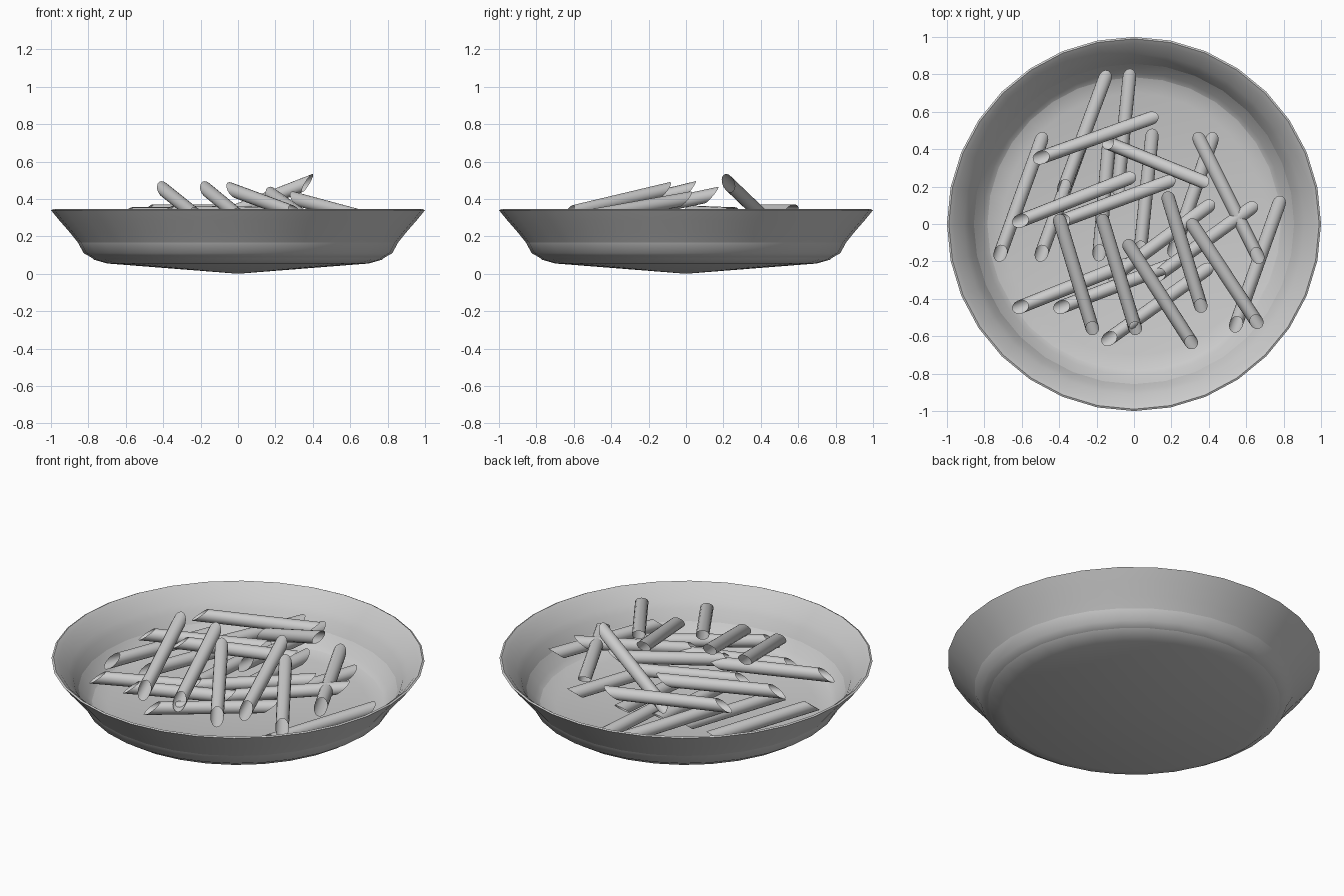
import bpy, bmesh, math
from mathutils import Vector

if "Cube" in bpy.data.objects:
    bpy.data.objects.remove(bpy.data.objects["Cube"])


def finish(name, bm, angle):
    me = bpy.data.meshes.new(name)
    bm.to_mesh(me)
    bm.free()
    ob = bpy.data.objects.new(name, me)
    bpy.context.collection.objects.link(ob)
    bpy.ops.object.select_all(action='DESELECT')
    ob.select_set(True)
    bpy.context.view_layer.objects.active = ob
    bpy.ops.object.shade_smooth_by_angle(angle=math.radians(angle))
    return ob


# bowl: lathe of an outer and inner profile
def make_bowl(profile, sides=32):
    bm = bmesh.new()
    rings = []
    for r, z in profile:
        if r == 0:
            rings.append([bm.verts.new((0, 0, z))] * sides)
        else:
            rings.append([bm.verts.new((r * math.cos(2 * math.pi * i / sides),
                                        r * math.sin(2 * math.pi * i / sides), z))
                          for i in range(sides)])
    for a, b in zip(rings, rings[1:]):
        for i in range(sides):
            j = (i + 1) % sides
            quad = list(dict.fromkeys([a[i], a[j], b[j], b[i]]))
            bm.faces.new(quad)
    bmesh.ops.recalc_face_normals(bm, faces=bm.faces)
    finish("bowl", bm, 50)


make_bowl([(0, 0), (0.70, 0.055), (0.77, 0.075), (0.81, 0.11), (0.85, 0.16),
           (0.90, 0.222), (0.955, 0.285), (1.0, 0.34), (0.99, 0.345), (0.965, 0.327),
           (0.91, 0.262), (0.885, 0.23), (0.855, 0.165), (0.825, 0.11),
           (0.78, 0.085), (0.70, 0.068), (0, 0.02)])


# pasta tube: open tube with parallel slanted cuts, first end opens upward
def make_tube(name, start, end, radius=0.036, cut=0.045, sides=16):
    p, q = Vector(start), Vector(end)
    d = (q - p).normalized()
    side = d.cross(Vector((0, 0, 1))).normalized()
    up = side.cross(d)
    bm = bmesh.new()
    ring_a, ring_b = [], []
    for i in range(sides):
        t = 2 * math.pi * i / sides
        off = radius * (math.sin(t) * side + math.cos(t) * up)
        ring_a.append(bm.verts.new(p + off + d * cut * (1 + math.cos(t))))
        ring_b.append(bm.verts.new(q + off - d * cut * (1 - math.cos(t))))
    for i in range(sides):
        j = (i + 1) % sides
        bm.faces.new((ring_a[i], ring_b[i], ring_b[j], ring_a[j]))
    bmesh.ops.recalc_face_normals(bm, faces=bm.faces)
    finish(name, bm, 40)


# each layer: x, y, z of the two ends of every tube
bottom_layer = [
    ((-0.73, -0.20, 0.20), (-0.48, 0.49, 0.19)),
    ((-0.51, -0.20, 0.20), (-0.27, 0.46, 0.19)),
    ((-0.39, 0.15, 0.24), (-0.14, 0.82, 0.22)),
    ((-0.09, 0.15, 0.22), (-0.02, 0.83, 0.21)),
    ((0.03, -0.18, 0.20), (0.10, 0.51, 0.20)),
    ((-0.19, -0.20, 0.20), (-0.13, 0.48, 0.20)),
    ((0.20, -0.18, 0.20), (0.43, 0.49, 0.20)),
    ((0.53, -0.58, 0.20), (0.79, 0.15, 0.21)),
]
middle_layer = [
    ((-0.65, -0.46, 0.24), (0.00, -0.20, 0.25)),
    ((-0.43, -0.46, 0.24), (0.22, -0.21, 0.25)),
    ((-0.17, -0.64, 0.25), (0.42, -0.22, 0.26)),
    ((-0.14, -0.30, 0.26), (0.43, 0.12, 0.29)),
    ((0.09, -0.30, 0.26), (0.66, 0.11, 0.31)),
    ((-0.65, 0.00, 0.32), (0.01, 0.26, 0.32)),
    ((-0.43, 0.00, 0.33), (0.22, 0.24, 0.32)),
    ((-0.54, 0.34, 0.335), (0.13, 0.58, 0.335)),
]
top_layer = [
    ((-0.21, -0.60, 0.30), (-0.41, 0.06, 0.46)),
    ((0.02, -0.60, 0.295), (-0.18, 0.06, 0.46)),
    ((0.33, -0.67, 0.315), (-0.05, -0.08, 0.455)),
    ((0.37, -0.48, 0.29), (0.17, 0.18, 0.43)),
    ((0.68, -0.56, 0.30), (0.29, 0.03, 0.405)),
    ((0.68, -0.21, 0.30), (0.33, 0.49, 0.30)),
    ((-0.18, 0.45, 0.27), (0.41, 0.21, 0.50)),
]
for label, layer in (("bottom", bottom_layer), ("middle", middle_layer), ("top", top_layer)):
    for n, (start, end) in enumerate(layer, 1):
        make_tube(f"pasta_tube_{label}_{n}", start, end)
